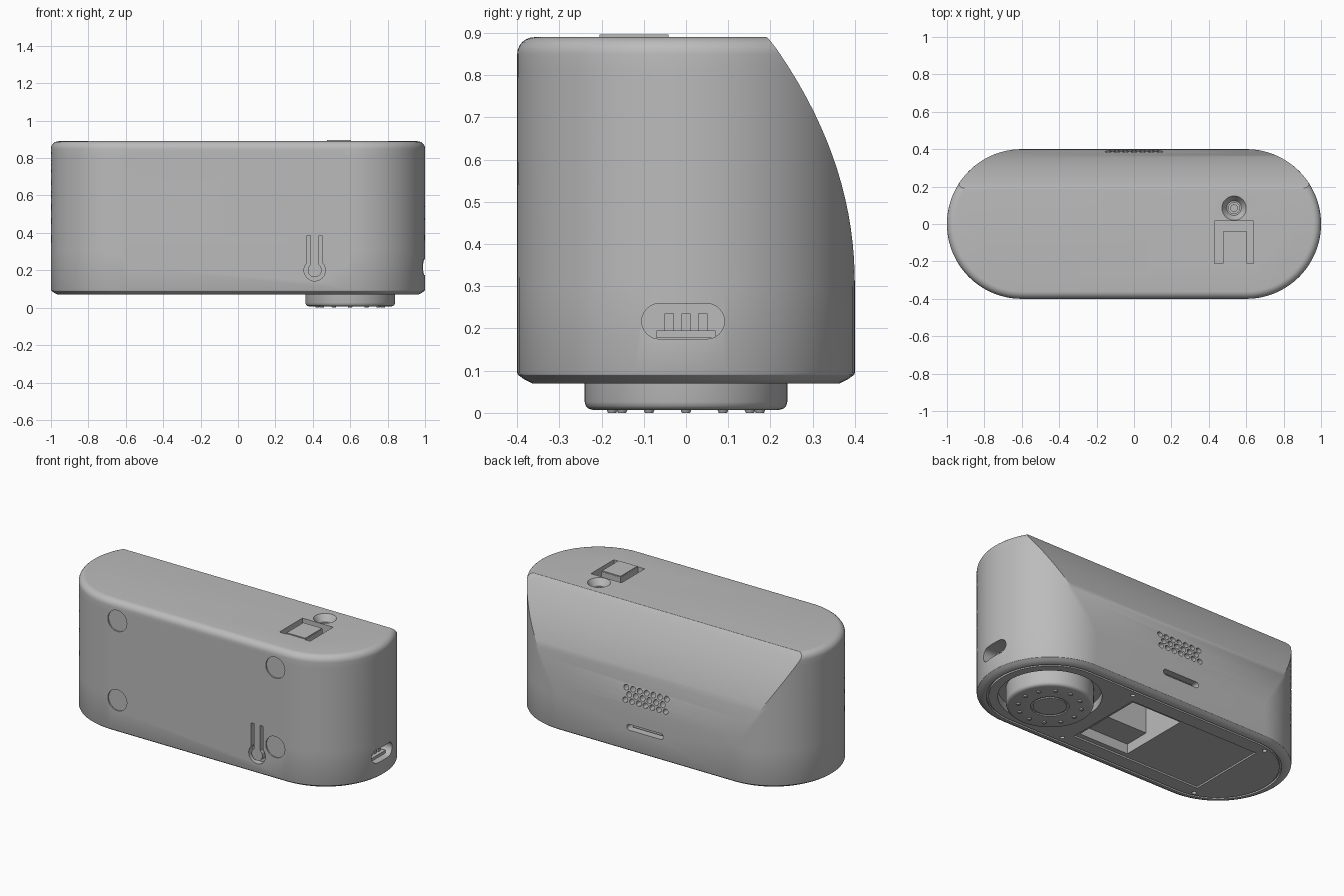
import bpy, bmesh
from math import sin, cos, asin, pi, radians
from mathutils import Vector

if "Cube" in bpy.data.objects:
    bpy.data.objects.remove(bpy.data.objects["Cube"], do_unlink=True)

grey = bpy.data.materials.new("plain grey plastic")
grey.use_nodes = True
grey.diffuse_color = (0.5, 0.5, 0.5, 1)
for node in grey.node_tree.nodes:
    if node.type == 'BSDF_PRINCIPLED':
        node.inputs["Base Color"].default_value = (0.5, 0.5, 0.5, 1)
        node.inputs["Roughness"].default_value = 0.6


def loft(bm, rings):
    """Skin a stack of equal-length rings and cap both ends."""
    rows = [[bm.verts.new(p) for p in ring] for ring in rings]
    n = len(rows[0])
    for low, high in zip(rows, rows[1:]):
        for i in range(n):
            j = (i + 1) % n
            bm.faces.new((low[i], low[j], high[j], high[i]))
    bm.faces.new(rows[0][::-1])
    bm.faces.new(rows[-1])


def place(a, b, h, axis):
    return {'x': (h, a, b), 'y': (a, h, b), 'z': (a, b, h)}[axis]


def prism(bm, pts, axis, lo, hi, taper=1):
    """Extrude a flat outline along an axis, scaling its far end by taper."""
    ca = sum(p[0] for p in pts) / len(pts)
    cb = sum(p[1] for p in pts) / len(pts)
    end = [(ca + (a - ca) * taper, cb + (b - cb) * taper) for a, b in pts]
    loft(bm, [[place(a, b, lo, axis) for a, b in pts],
              [place(a, b, hi, axis) for a, b in end]])


def arc(ca, cb, r, start, stop, n):
    return [(ca + r * cos(radians(start + (stop - start) * i / n)),
             cb + r * sin(radians(start + (stop - start) * i / n))) for i in range(n + 1)]


def circle(ca, cb, r, n=32):
    return arc(ca, cb, r, 0, 360, n)[:-1]


def rect(a0, a1, b0, b1):
    return [(a0, b0), (a1, b0), (a1, b1), (a0, b1)]


def pill(ca, cb, half, r):
    return arc(ca + half - r, cb, r, -90, 90, 12) + arc(ca - half + r, cb, r, 90, 270, 12)


def finish(name, bm, angle=30):
    bmesh.ops.recalc_face_normals(bm, faces=bm.faces)
    mesh = bpy.data.meshes.new(name)
    bm.to_mesh(mesh)
    bm.free()
    mesh.materials.append(grey)
    obj = bpy.data.objects.new(name, mesh)
    bpy.context.collection.objects.link(obj)
    activate(obj)
    bpy.ops.object.shade_smooth_by_angle(angle=radians(angle))
    return obj


def activate(obj):
    bpy.ops.object.select_all(action='DESELECT')
    obj.select_set(True)
    bpy.context.view_layer.objects.active = obj


def cut(obj, bm):
    """Subtract the shapes in bm from obj and discard the cutter."""
    cutter = finish("cutter", bm)
    cutter.hide_render = True
    mod = obj.modifiers.new("cut", 'BOOLEAN')
    mod.operation, mod.solver, mod.object = 'DIFFERENCE', 'EXACT', cutter
    activate(obj)
    bpy.ops.object.modifier_apply(modifier=mod.name)
    bpy.data.objects.remove(cutter, do_unlink=True)


# Body shell: a pill outline whose back leans in towards the top
def section(z, inset):
    r = 0.4 - inset
    back = 0.4 - 0.205 * max(0, (z - 0.3) / 0.59) ** 2.1 - 0.1 * inset
    a = asin(min(1, back / r))
    side = [-pi / 2 + (a + pi / 2) * i / 40 for i in range(41)]
    right = [(0.6 + r * cos(t), r * sin(t), z) for t in side]
    return right + [(-x, y, z) for x, y, z in reversed(right)]


levels = [(0.07, 0.065), (0.083, 0.065), (0.083, 0.053), (0.07, 0.053),
          (0.07, 0.035), (0.08, 0.016), (0.09, 0.002), (0.095, 0)]
levels += [(0.3 + 0.55 * i / 16, 0) for i in range(17)]
levels += [(0.85 + 0.04 * sin(t), 0.04 * (1 - cos(t)))
           for t in (pi / 2 * i / 6 for i in range(1, 7))]
bm = bmesh.new()
loft(bm, [section(z, d) for z, d in levels])
body = finish("body", bm)

# First cuts: everything that opens directly on the shell
bm = bmesh.new()
for x in (-0.545, 0.535):                      # magnet seats on the front
    for z in (0.28, 0.77):
        prism(bm, circle(x, z, 0.065, 40), 'y', -0.5, -0.392)
outer = arc(0.41, 0.2, 0.057, 135, 405, 24)    # thermometer-shaped groove
inner = arc(0.41, 0.2, 0.037, 413.5, 126.5, 24)
prism(bm, [(0.37, 0.385)] + outer + [(0.45, 0.385), (0.432, 0.385)] + inner
      + [(0.388, 0.385)], 'y', -0.5, -0.36)
prism(bm, pill(-0.007, 0.217, 0.098, 0.042), 'x', 0.88, 1.1)   # side port
for row, count in enumerate((7, 6, 7)):        # speaker holes on the back
    for i in range(count):
        x = (i - (count - 1) / 2) * 0.046
        prism(bm, circle(x, 0.39 + row * 0.037, 0.017, 12), 'y', 0.33, 0.5)
prism(bm, pill(0, 0.23, 0.125, 0.018), 'y', 0.34, 0.5)         # card slot
prism(bm, circle(0.6, 0, 0.285, 64), 'z', 0, 0.12)             # knob well
prism(bm, rect(-0.66, 0.22, -0.25, 0.25), 'z', 0, 0.08)        # hatch recess
for x in (0.26, -0.68):                        # screw holes underneath
    for y in (-0.3, 0.3):
        prism(bm, circle(x, y, 0.013, 16), 'z', 0, 0.1)
prism(bm, circle(0.535, 0.085, 0.065), 'z', 0.89, 0.85, 0.6)   # light dish
prism(bm, [(0.43, -0.21), (0.475, -0.21), (0.475, -0.04), (0.605, -0.04),
           (0.605, -0.21), (0.64, -0.21), (0.64, 0.015), (0.43, 0.015)],
      'z', 0.83, 1)                            # gap around the button
cut(body, bm)

# Second cuts: pockets inside the hatch and the bore of the light dish
bm = bmesh.new()
prism(bm, rect(-0.137, 0.2, -0.06, 0.23), 'z', 0, 0.4)
prism(bm, circle(0.535, 0.085, 0.03), 'z', 0.8, 0.95)
cut(body, bm)
bm = bmesh.new()
prism(bm, rect(-0.137, 0.2, -0.22, -0.04), 'z', 0, 0.14)
cut(body, bm)
activate(body)
bpy.ops.object.shade_smooth_by_angle(angle=radians(30))

# Button pad on the top
bm = bmesh.new()
prism(bm, rect(0.476, 0.604, -0.205, -0.042), 'z', 0.86, 0.896)
finish("button_pad", bm)

# Indicator light in its dish
bm = bmesh.new()
prism(bm, circle(0.535, 0.085, 0.02), 'z', 0.79, 0.85)
finish("indicator_light", bm)

# Dial under the base, with a ring step and raised dots
profile = [(0.24, 0.13), (0.24, 0.026), (0.237, 0.016), (0.231, 0.01), (0.22, 0.007),
           (0.105, 0.007), (0.105, 0.014), (0.092, 0.014), (0.092, 0.007)]
bm = bmesh.new()
loft(bm, [[(x, y, z) for x, y in circle(0.6, 0, r, 64)] for r, z in profile])
finish("dial", bm)
bm = bmesh.new()
for x, y in circle(0.6, 0, 0.175, 12):
    prism(bm, circle(x, y, 0.014, 12), 'z', 0.01, 0, 0.7)
finish("dial_dots", bm)

# Connector seen through the side port
bm = bmesh.new()
prism(bm, rect(-0.07, 0.07, 0.178, 0.195), 'x', 0.87, 0.96)
for y in (-0.04, 0, 0.04):
    prism(bm, rect(y - 0.011, y + 0.011, 0.19, 0.235), 'x', 0.87, 0.94)
finish("port_connector", bm)

# Card edge in the back slot
bm = bmesh.new()
prism(bm, rect(-0.1, 0.1, 0.223, 0.235), 'y', 0.33, 0.375)
finish("memory_card", bm)
